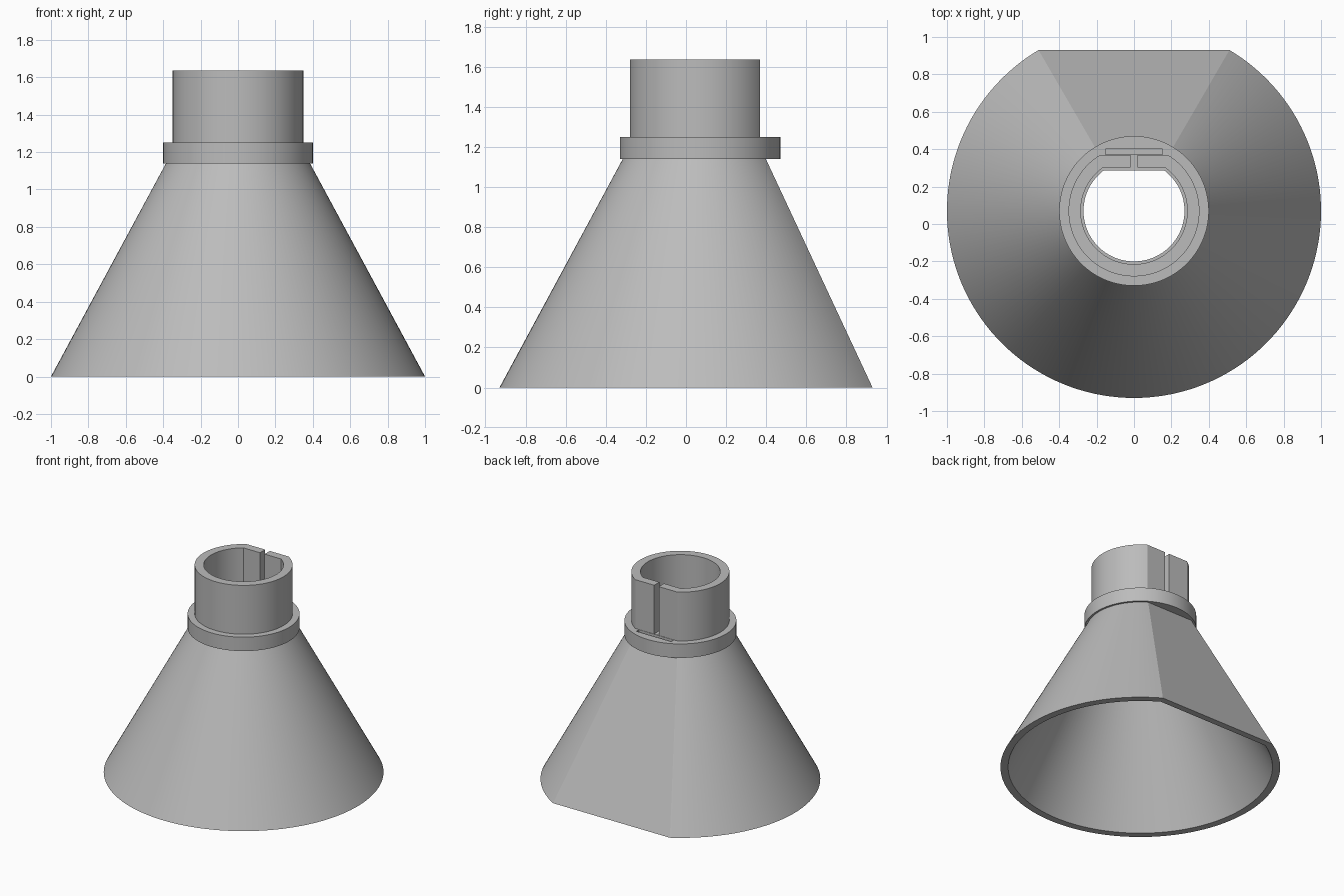
import bpy, bmesh
from math import acos, cos, sin, pi, radians

if "Cube" in bpy.data.objects:
    bpy.data.objects.remove(bpy.data.objects["Cube"])

AXIS_Y = 0.07      # the round axis sits in front of the flat back side
ARC, CHORD = 120, 24

grey = bpy.data.materials.new("plain grey")
grey.use_nodes = True
colour = (0.5, 0.5, 0.5, 1)
grey.diffuse_color = colour
grey.node_tree.nodes["Principled BSDF"].inputs["Base Color"].default_value = colour


def section(z, r, flat=None):
    """Circle of radius r, with its back cut off at distance flat."""
    a = acos(flat / r) if flat else radians(30)
    pts = []
    for i in range(ARC):
        t = pi / 2 + a + (2 * pi - 2 * a) * i / ARC
        pts.append((r * cos(t), AXIS_Y + r * sin(t), z))
    for i in range(CHORD):
        f = 1 - 2 * i / CHORD
        if flat:
            pts.append((r * sin(a) * f, AXIS_Y + flat, z))
        else:
            pts.append((r * sin(a * f), AXIS_Y + r * cos(a * f), z))
    return pts


def loft(name, rings):
    """Closed shell skinned through a loop of sections."""
    bm = bmesh.new()
    loops = [[bm.verts.new(p) for p in section(*r)] for r in rings]
    n = ARC + CHORD
    for k, low in enumerate(loops):
        high = loops[(k + 1) % len(loops)]
        for i in range(n):
            j = (i + 1) % n
            bm.faces.new((low[i], low[j], high[j], high[i]))
    bmesh.ops.recalc_face_normals(bm, faces=bm.faces)
    mesh = bpy.data.meshes.new(name)
    bm.to_mesh(mesh)
    bm.free()
    mesh.materials.append(grey)
    ob = bpy.data.objects.new(name, mesh)
    bpy.context.collection.objects.link(ob)
    return ob


def cut_box(target, x, y0, y1, z0, z1):
    """Remove a box, centred on x = 0, from the target."""
    bpy.ops.mesh.primitive_cube_add(size=1, location=(0, (y0 + y1) / 2, (z0 + z1) / 2))
    box = bpy.context.object
    box.scale = (2 * x, y1 - y0, z1 - z0)
    box.hide_render = True
    box.data.materials.append(grey)
    bpy.context.view_layer.update()
    mod = target.modifiers.new("cut", "BOOLEAN")
    mod.operation, mod.solver, mod.object = "DIFFERENCE", "EXACT", box
    bpy.ops.object.select_all(action="DESELECT")
    bpy.context.view_layer.objects.active = target
    target.select_set(True)
    bpy.ops.object.modifier_apply(modifier=mod.name)
    bpy.data.objects.remove(box)


# Skirt, collar and spigot in one hollow body: up the outside, down the inside
funnel = loft("funnel_body", [
    (0, 1.0, 0.86),
    (1.14, 0.385, 0.328),
    (1.14, 0.4),
    (1.25, 0.4),
    (1.25, 0.35, 0.298),
    (1.635, 0.35, 0.298),
    (1.635, 0.285, 0.233),
    (1.25, 0.285, 0.233),
    (1.25, 0.27, 0.217),
    (0, 0.945, 0.81),
])

# Narrow slit in the flat of the spigot, and the pocket in the collar behind it
cut_box(funnel, 0.02, 0.25, 0.385, 1.252, 1.7)
cut_box(funnel, 0.152, 0.371, 0.402, 1.19, 1.3)

# Smooth round walls with crisp rims
bpy.ops.object.select_all(action="DESELECT")
bpy.context.view_layer.objects.active = funnel
funnel.select_set(True)
bpy.ops.object.shade_smooth_by_angle(angle=radians(28))
